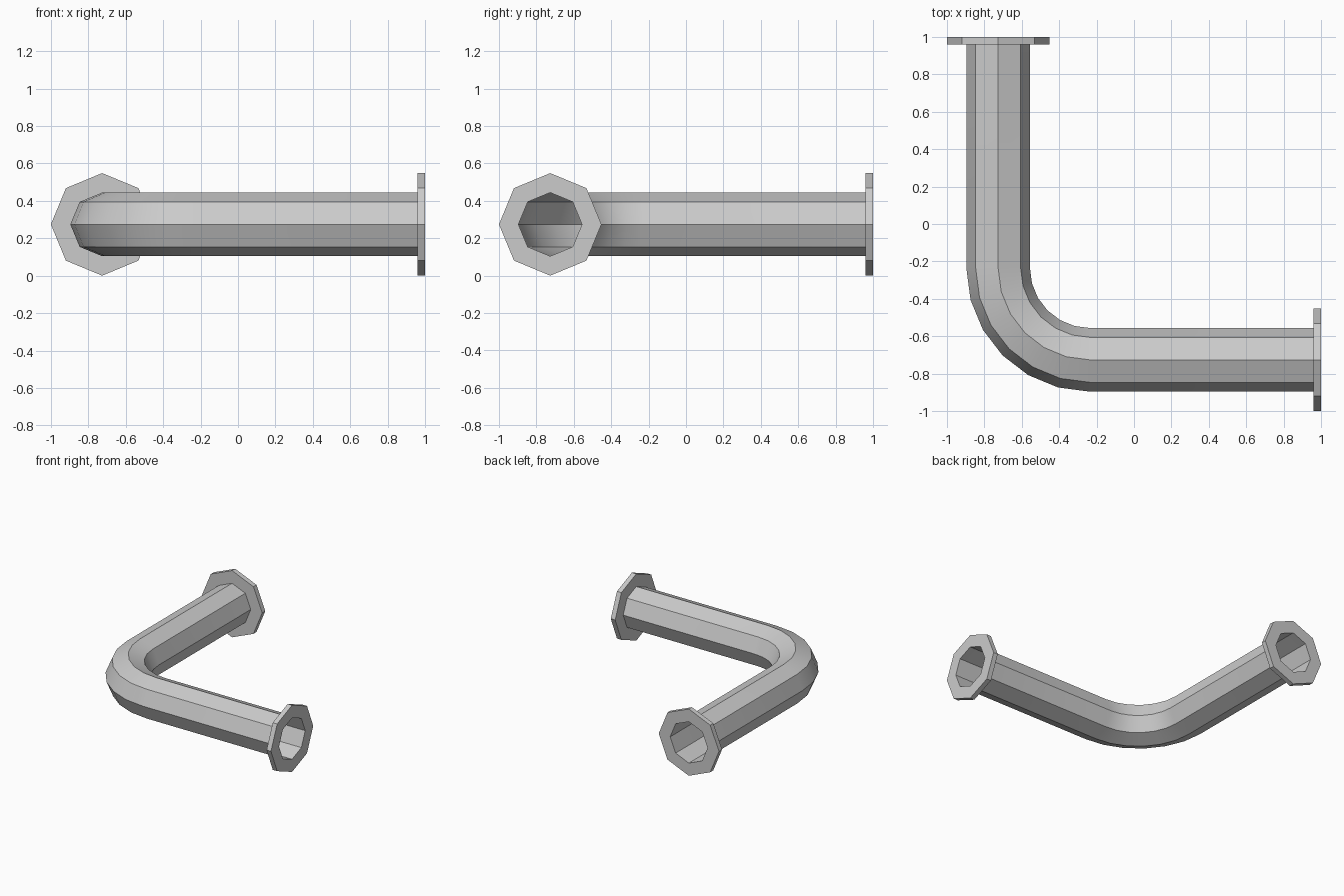
import bpy, bmesh, math
from mathutils import Vector

cube = bpy.data.objects.get("Cube")
if cube:
    bpy.data.objects.remove(cube, do_unlink=True)

SIDES = 8
PIPE_R, FLANGE_R, FLANGE_T = 0.17, 0.274, 0.04
AXIS = -0.726            # x of the rear leg and y of the side leg
BEND = -0.235            # centre of the elbow in x and y
BEND_STEPS = 6

metal = bpy.data.materials.new("grey_metal")
metal.use_nodes = True
GREY = (0.6, 0.6, 0.6, 1)
metal.diffuse_color = GREY
metal.node_tree.nodes["Principled BSDF"].inputs["Base Color"].default_value = GREY


def sweep(name, rings, closed=False):
    """Skin octagonal rings given as (centre, direction, radius)."""
    bm = bmesh.new()
    loops = []
    for centre, direction, radius in rings:
        d = Vector(direction).normalized()
        side, up = Vector((0, 0, 1)).cross(d), Vector((0, 0, 1))
        loops.append([bm.verts.new(Vector(centre) + radius * (side * math.cos(a) + up * math.sin(a)))
                      for a in (2 * math.pi * i / SIDES for i in range(SIDES))])
    pairs = list(zip(loops, loops[1:]))
    if closed:
        pairs.append((loops[-1], loops[0]))
    for a, b in pairs:
        for i in range(SIDES):
            j = (i + 1) % SIDES
            bm.faces.new((a[i], a[j], b[j], b[i]))
    mesh = bpy.data.meshes.new(name)
    bm.to_mesh(mesh)
    bm.free()
    mesh.materials.append(metal)
    obj = bpy.data.objects.new(name, mesh)
    bpy.context.collection.objects.link(obj)
    return obj


# Open pipe: rear leg, quarter-circle elbow, side leg
Z = FLANGE_R
path = [((AXIS, 1, Z), (0, -1, 0), PIPE_R)]
for k in range(BEND_STEPS + 1):
    a = math.pi + k * math.pi / 2 / BEND_STEPS
    r = BEND - AXIS
    path.append(((BEND + r * math.cos(a), BEND + r * math.sin(a), Z),
                 (-math.sin(a), math.cos(a), 0), PIPE_R))
path.append(((1, AXIS, Z), (1, 0, 0), PIPE_R))
pipe = sweep("pipe", path)
bpy.ops.object.select_all(action='DESELECT')
pipe.select_set(True)
bpy.context.view_layer.objects.active = pipe
bpy.ops.object.shade_smooth_by_angle(angle=math.radians(30))

# Flat octagonal collars around both open ends
for name, end, out in (("rear_flange", Vector((AXIS, 1, Z)), Vector((0, 1, 0))),
                       ("side_flange", Vector((1, AXIS, Z)), Vector((1, 0, 0)))):
    back = end - out * FLANGE_T
    sweep(name, [(back, out, PIPE_R), (back, out, FLANGE_R),
                 (end, out, FLANGE_R), (end, out, PIPE_R)])
